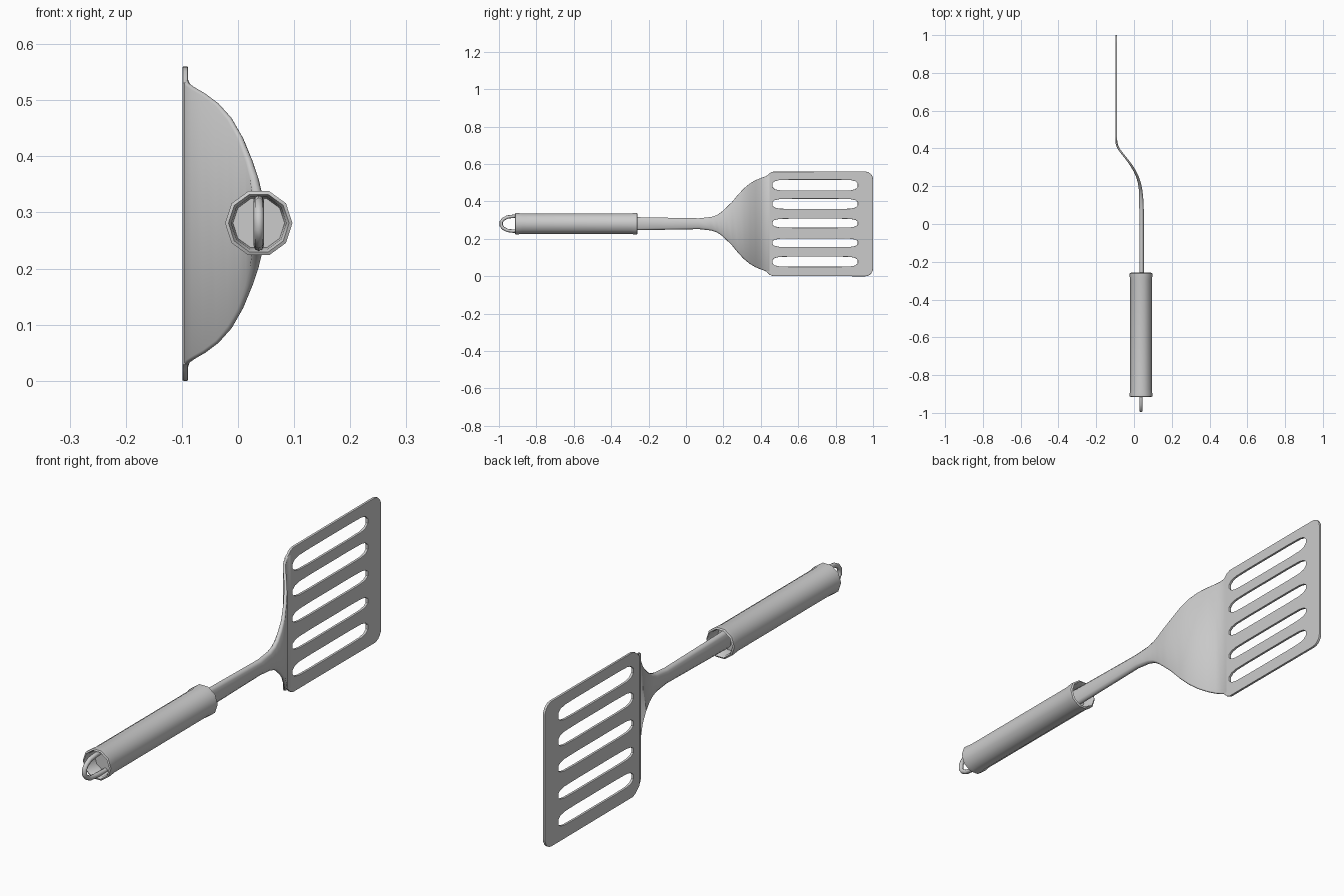
import bpy, bmesh, math
from mathutils import Matrix, Vector

if "Cube" in bpy.data.objects:
    bpy.data.objects.remove(bpy.data.objects["Cube"])

CX, CZ = 0.037, 0.281   # handle axis


def finish(obj, angle=40):
    bpy.ops.object.select_all(action='DESELECT')
    obj.select_set(True)
    bpy.context.view_layer.objects.active = obj
    if obj.type == 'CURVE':
        bpy.ops.object.convert(target='MESH')
        obj = bpy.context.view_layer.objects.active
    bpy.ops.object.shade_smooth_by_angle(angle=math.radians(angle))
    return obj


def loft(name, rings, angle=40):
    """Skin closed rings of equal point count and cap both ends."""
    bm = bmesh.new()
    rows = [[bm.verts.new(p) for p in ring] for ring in rings]
    n = len(rows[0])
    for a, b in zip(rows, rows[1:]):
        for i in range(n):
            bm.faces.new((a[i], a[(i + 1) % n], b[(i + 1) % n], b[i]))
    bm.faces.new(rows[0])
    bm.faces.new(rows[-1])
    bmesh.ops.recalc_face_normals(bm, faces=bm.faces)
    me = bpy.data.meshes.new(name)
    bm.to_mesh(me)
    bm.free()
    obj = bpy.data.objects.new(name, me)
    bpy.context.collection.objects.link(obj)
    return finish(obj, angle)


def arc(cy, cz, r, start, end, n=5):
    return [(cy + r * math.cos(math.radians(start + (end - start) * i / n)),
             cz + r * math.sin(math.radians(start + (end - start) * i / n)))
            for i in range(n + 1)]


# Slotted blade: half outline mirrored about the centre line, plus five holes
half = [(0.425, 0.250), (0.437, 0.259), (0.448, 0.270)]
half += [(0.465, 0.277)] + arc(0.958, 0.238, 0.04, 90, 0)
outline = half + [(y, -z) for y, z in reversed(half)]
splines = [[(y, z + 0.28) for y, z in outline]]
for z, h in [(0.078, 0.029), (0.179, 0.025), (0.284, 0.026), (0.387, 0.029), (0.487, 0.031)]:
    quarter = [(0.230, 0.010), (0.216, 0.75 * h), (0.190, 0.95 * h), (0.120, h)]
    side = quarter + [(-y, d) for y, d in reversed(quarter)]
    splines.append([(0.69 + y, z + d) for y, d in side] +
                   [(0.69 - y, z - d) for y, d in side])
cu = bpy.data.curves.new("slotted_blade", 'CURVE')
cu.dimensions = '2D'
cu.fill_mode = 'BOTH'
cu.extrude = 0.003
cu.bevel_depth = 0.002
cu.bevel_resolution = 1
for pts in splines:
    sp = cu.splines.new('POLY')
    sp.points.add(len(pts) - 1)
    for p, (y, z) in zip(sp.points, pts):
        p.co = (y, z, 0, 1)
    sp.use_cyclic_u = True
blade = bpy.data.objects.new("slotted_blade", cu)
bpy.context.collection.objects.link(blade)
blade.matrix_world = Matrix(((0, 0, 1, -0.094), (1, 0, 0, 0), (0, 1, 0, 0), (0, 0, 0, 1)))
finish(blade)

# Shaft flaring into the bent fan: y, x, half width, half thickness
path = [(-0.32, 0.040, 0.036, 0.012), (-0.10, 0.040, 0.032, 0.012),
        (0.07, 0.040, 0.029, 0.012), (0.134, 0.038, 0.036, 0.011),
        (0.165, 0.036, 0.046, 0.010), (0.187, 0.034, 0.060, 0.009),
        (0.215, 0.029, 0.085, 0.008), (0.246, 0.020, 0.115, 0.007),
        (0.28, 0.004, 0.156, 0.006), (0.31, -0.014, 0.188, 0.006),
        (0.34, -0.036, 0.213, 0.005), (0.37, -0.060, 0.231, 0.005),
        (0.395, -0.079, 0.242, 0.005), (0.415, -0.089, 0.249, 0.005),
        (0.435, -0.093, 0.257, 0.005), (0.452, -0.094, 0.262, 0.0045)]
rings = []
for i, (y, x, w, t) in enumerate(path):
    a, b = path[max(i - 1, 0)], path[min(i + 1, len(path) - 1)]
    tan = Vector((b[1] - a[1], b[0] - a[0], 0)).normalized()
    nrm = Vector((tan.y, -tan.x, 0))
    k = w - 0.8 * t
    sec = [(w, -0.4 * t), (w, 0.4 * t), (k, t), (-k, t),
           (-w, 0.4 * t), (-w, -0.4 * t), (-k, -t), (k, -t)]
    rings.append([Vector((x, y, 0.281)) + nrm * d + Vector((0, 0, s)) for s, d in sec])
loft("shaft_and_fan", rings, 60)

# Ten-sided hollow-ended grip with slightly flared rims
profile = [(-0.86, 0.046), (-0.905, 0.049), (-0.915, 0.054), (-0.912, 0.060), (-0.898, 0.060),
           (-0.875, 0.057), (-0.30, 0.057), (-0.278, 0.060), (-0.262, 0.060),
           (-0.258, 0.054), (-0.266, 0.049), (-0.31, 0.046)]
loft("grip", [[(CX + r * math.cos(math.tau * i / 10), y, CZ + r * math.sin(math.tau * i / 10))
               for i in range(10)] for y, r in profile], 50)

# Hanging loop bent from round wire
lp = [(-0.85, 0.042), (-0.92, 0.040), (-0.955, 0.036), (-0.977, 0.024), (-0.988, 0.010)]
lp += [(y, -z) for y, z in reversed(lp)]
cu = bpy.data.curves.new("hanging_loop", 'CURVE')
cu.dimensions = '3D'
cu.bevel_depth = 0.009
cu.bevel_resolution = 2
cu.use_fill_caps = True
sp = cu.splines.new('POLY')
sp.points.add(len(lp) - 1)
for p, (y, z) in zip(sp.points, lp):
    p.co = (CX, y, CZ + z, 1)
loop = bpy.data.objects.new("hanging_loop", cu)
bpy.context.collection.objects.link(loop)
finish(loop, 60)
